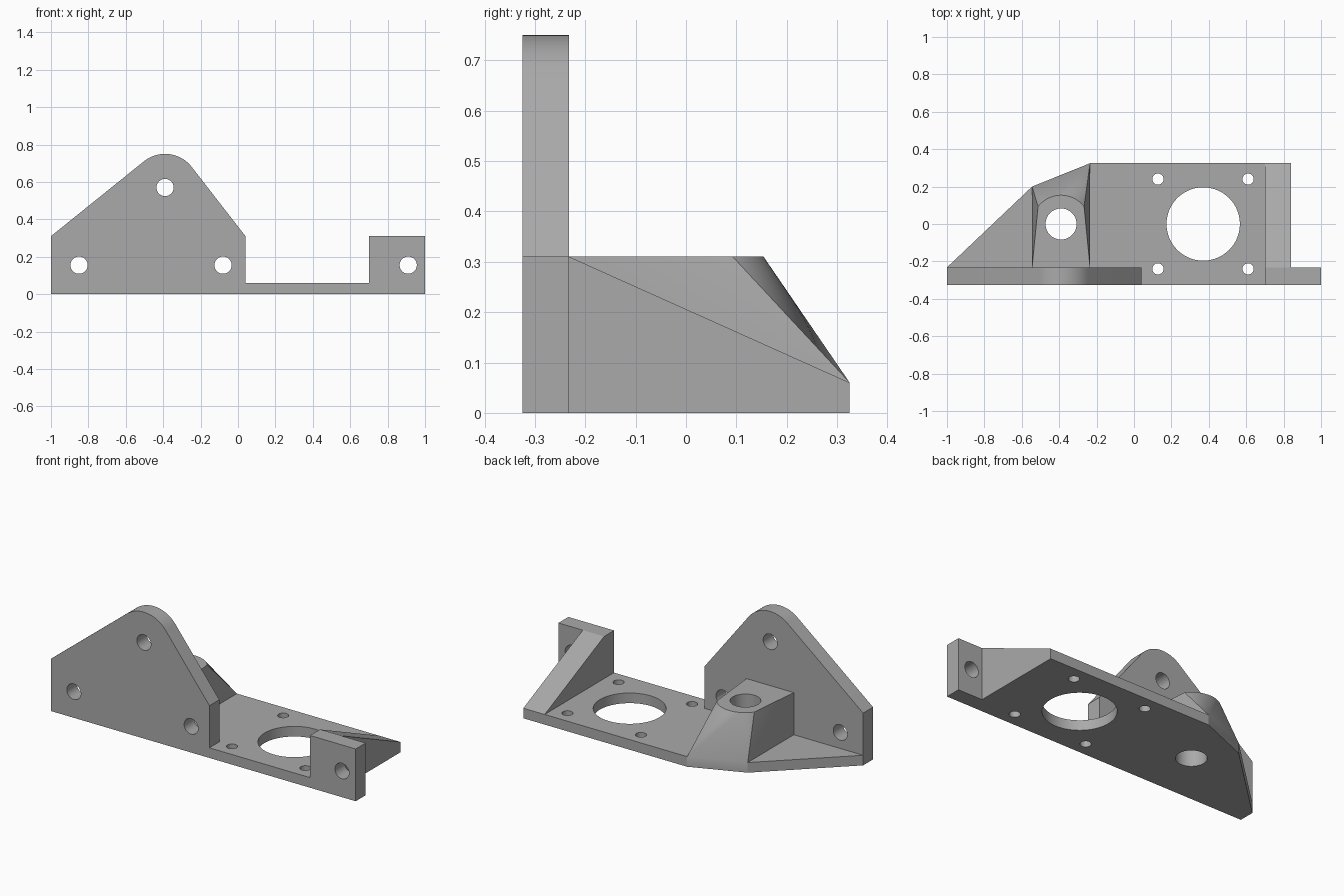
import bpy, bmesh
from math import sin, cos, radians
from mathutils import Matrix, Vector

cube = bpy.data.objects.get("Cube")
if cube:
    bpy.data.objects.remove(cube)

grey = bpy.data.materials.new("grey plastic")
grey.use_nodes = True
colour = (0.4, 0.4, 0.4, 1)
grey.diffuse_color = colour
grey.node_tree.nodes["Principled BSDF"].inputs["Base Color"].default_value = colour

FRONT, WALL, BACK = -0.325, -0.232, 0.325   # front face, wall rear, base rear
FLOOR, TOP = 0.06, 0.31                     # base thickness, block height


def finish(name, bm):
    bmesh.ops.recalc_face_normals(bm, faces=bm.faces)
    mesh = bpy.data.meshes.new(name)
    bm.to_mesh(mesh)
    bm.free()
    mesh.materials.append(grey)
    obj = bpy.data.objects.new(name, mesh)
    bpy.context.collection.objects.link(obj)
    return obj


def prism(name, points, direction):
    bm = bmesh.new()
    face = bm.faces.new([bm.verts.new(p) for p in points])
    ext = bmesh.ops.extrude_face_region(bm, geom=[face])
    moved = [g for g in ext["geom"] if isinstance(g, bmesh.types.BMVert)]
    bmesh.ops.translate(bm, verts=moved, vec=Vector(direction))
    return finish(name, bm)


def arc(cx, cy, r, start, end, n):
    angles = [radians(start + (end - start) * i / n) for i in range(n + 1)]
    return [(cx + r * cos(a), cy + r * sin(a)) for a in angles]


def cutter(x, y, z, r, axis):
    bm = bmesh.new()
    bmesh.ops.create_cone(bm, cap_ends=True, segments=64, radius1=r, radius2=r, depth=1)
    if axis == "Y":
        bmesh.ops.rotate(bm, verts=bm.verts, matrix=Matrix.Rotation(radians(90), 3, "X"))
    bmesh.ops.translate(bm, verts=bm.verts, vec=(x, y, z))
    obj = finish("hole_cutter", bm)
    obj.hide_render = True
    return obj


def combine(target, tool, operation):
    mod = target.modifiers.new(operation.lower(), "BOOLEAN")
    mod.operation, mod.object, mod.solver = operation, tool, "EXACT"
    bpy.context.view_layer.objects.active = target
    bpy.ops.object.modifier_apply(modifier=mod.name)
    bpy.data.objects.remove(tool)


# Base plate
outline = [(-1, FRONT), (1, FRONT), (1, WALL), (0.84, WALL), (0.84, BACK),
           (-0.235, BACK), (-0.545, 0.2), (-1, WALL)]
bracket = prism("mounting_bracket", [(x, y, 0) for x, y in outline], (0, 0, FLOOR))

# Tall rounded wall and short end lug
wall = [(-1, 0), (0.04, 0), (0.04, TOP)] + arc(-0.39, 0.57, 0.18, 38, 129, 24) + [(-1, TOP)]
lug = [(0.7, 0), (1, 0), (1, TOP), (0.7, TOP)]
depth = (0, WALL - FRONT, 0)
parts = [prism(name, [(x, FRONT, z) for x, z in shape], depth)
         for name, shape in (("rounded_wall", wall), ("end_lug", lug))]

# Sloping gusset behind the lug
side = [(WALL, FLOOR), (BACK, FLOOR), (WALL, TOP)]
parts.append(prism("gusset", [(0.7, y, z) for y, z in side], (0.14, 0, 0)))

# Tapered boss with a rounded top edge
foot = [(-0.545, WALL), (-0.545, 0.2), (-0.235, BACK), (-0.235, WALL)]
crown = [foot[0], foot[3]] + arc(-0.39, 0, 0.154, 37, 143, 24)
bm = bmesh.new()
for ring, z in ((foot, FLOOR), (crown, TOP)):
    for x, y in ring:
        bm.verts.new((x, y, z))
bmesh.ops.convex_hull(bm, input=bm.verts)
bmesh.ops.dissolve_limit(bm, angle_limit=radians(0.2), verts=bm.verts, edges=bm.edges)
parts.append(finish("tapered_boss", bm))

for part in parts:
    combine(bracket, part, "UNION")

# Bolt holes through the walls
for x, z in ((-0.85, 0.155), (-0.08, 0.155), (-0.39, 0.57), (0.91, 0.155)):
    combine(bracket, cutter(x, FRONT, z, 0.046, "Y"), "DIFFERENCE")

# Boss bore, large opening and its four screw holes
combine(bracket, cutter(-0.39, 0, 0.2, 0.083, "Z"), "DIFFERENCE")
combine(bracket, cutter(0.37, 0, 0, 0.196, "Z"), "DIFFERENCE")
for x in (0.128, 0.61):
    for y in (-0.24, 0.24):
        combine(bracket, cutter(x, y, 0, 0.03, "Z"), "DIFFERENCE")

bpy.ops.object.select_all(action="DESELECT")
bracket.select_set(True)
bpy.context.view_layer.objects.active = bracket
bpy.ops.object.shade_smooth_by_angle(angle=radians(20))
